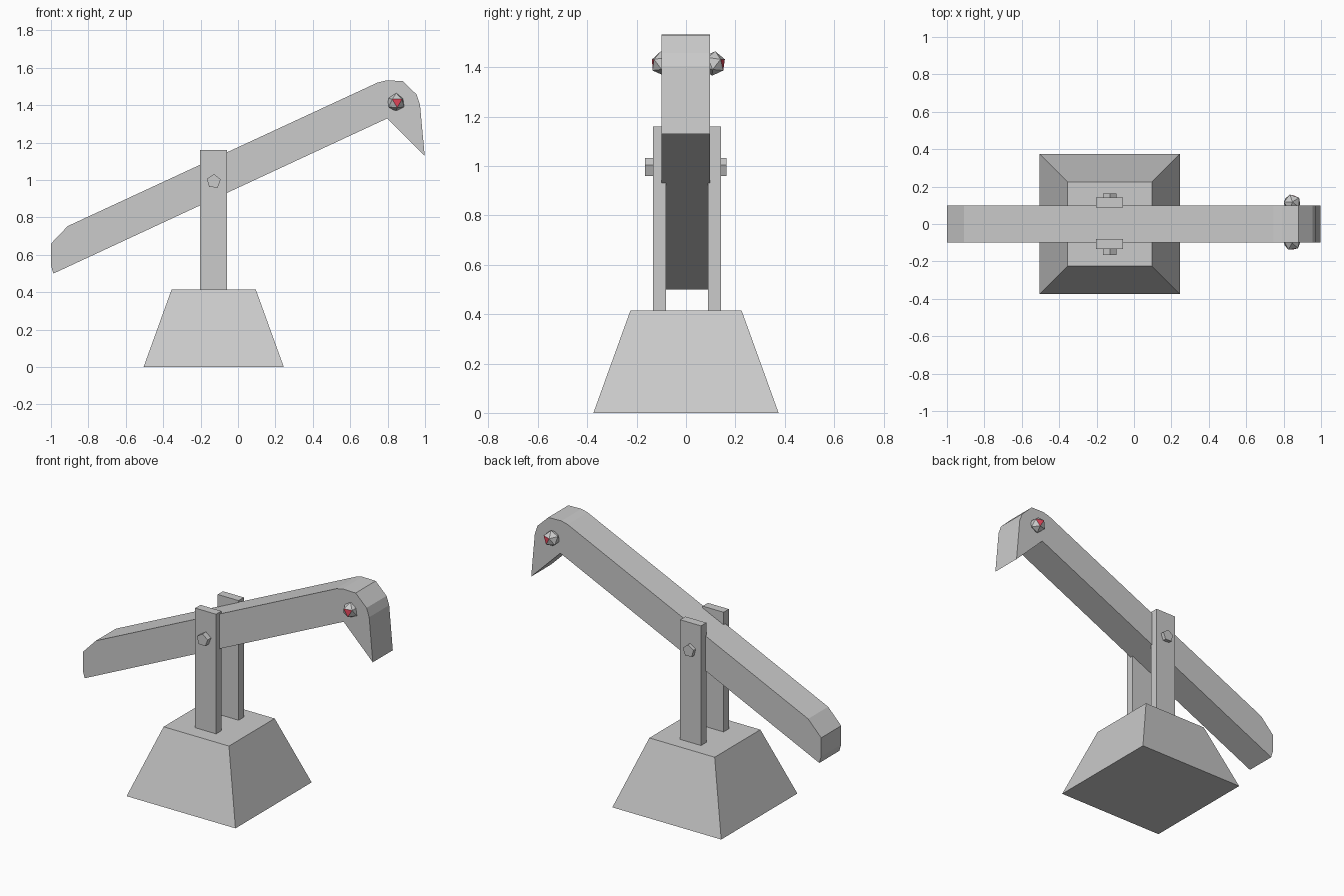
import bpy, bmesh
from math import sin, cos, pi
from mathutils import Vector, Matrix

if "Cube" in bpy.data.objects:
    bpy.data.objects.remove(bpy.data.objects["Cube"])


def finish(bm, name):
    bmesh.ops.recalc_face_normals(bm, faces=bm.faces[:])
    me = bpy.data.meshes.new(name)
    bm.to_mesh(me)
    bm.free()
    ob = bpy.data.objects.new(name, me)
    bpy.context.collection.objects.link(ob)
    return ob


def prism(name, profile, y0, y1):
    """Extrude an x/z outline from y0 to y1."""
    bm = bmesh.new()
    face = bm.faces.new([bm.verts.new((x, y0, z)) for x, z in profile])
    ext = bmesh.ops.extrude_face_region(bm, geom=[face])
    moved = [g for g in ext["geom"] if isinstance(g, bmesh.types.BMVert)]
    bmesh.ops.translate(bm, verts=moved, vec=(0, y1 - y0, 0))
    return finish(bm, name)


def frame(n, t):
    """Orthonormal axes from a normal and a rough tangent."""
    n = n.normalized()
    t = (t - n * t.dot(n)).normalized()
    return Matrix((n, t, n.cross(t))).transposed()


CX = -0.13

# tapered base
bm = bmesh.new()
bmesh.ops.create_cube(bm, size=1)
for v in bm.verts:
    top = v.co.z > 0
    h = 0.225 if top else 0.375
    v.co = (CX + (h if v.co.x > 0 else -h), h if v.co.y > 0 else -h, 0.415 if top else 0)
finish(bm, "base")

# two upright posts
post = [(CX - 0.072, 0.415), (CX + 0.072, 0.415), (CX + 0.072, 1.16), (CX - 0.072, 1.16)]
prism("front_post", post, -0.133, -0.081)
prism("back_post", post, 0.089, 0.141)

# five-sided pivot bolt through posts and beam
pent = [(CX + 0.039 * sin(i * 2 * pi / 5 + 0.05), 0.993 + 0.039 * cos(i * 2 * pi / 5 + 0.05)) for i in range(5)]
prism("pivot_bolt", pent, -0.167, 0.164)

# rocking beam with hooked head
prism("beam", [(-0.987, 0.50), (0.797, 1.329), (0.998, 1.13), (0.973, 1.404),
               (0.955, 1.457), (0.88, 1.53), (0.79, 1.532), (0.746, 1.521),
               (-0.91, 0.754), (-1.0, 0.66), (-1.0, 0.543)], -0.099, 0.098)

# lamps with one red facet facing outward
red = bpy.data.materials.new("red")
red.diffuse_color = (0.75, 0.06, 0.1, 1)
red.use_nodes = True
red.node_tree.nodes["Principled BSDF"].inputs["Base Color"].default_value = red.diffuse_color
grey = bpy.data.materials.new("grey")
grey.diffuse_color = (0.8, 0.8, 0.8, 1)
grey.use_nodes = True
grey.node_tree.nodes["Principled BSDF"].inputs["Base Color"].default_value = grey.diffuse_color


def lamp(name, centre, normal):
    bm = bmesh.new()
    bmesh.ops.create_icosphere(bm, subdivisions=1, radius=0.05)
    bm.faces.ensure_lookup_table()
    f = bm.faces[0]
    f.normal_update()
    src = frame(f.normal.copy(), f.verts[0].co - f.calc_center_median())
    rot = frame(Vector(normal), Vector((0, 0, -1))) @ src.transposed()
    f.material_index = 1
    bmesh.ops.transform(bm, matrix=Matrix.Translation(centre) @ rot.to_4x4(), verts=bm.verts[:])
    ob = finish(bm, name)
    ob.data.materials.append(grey)
    ob.data.materials.append(red)


lamp("front_lamp", (0.845, -0.095, 1.415), (0.15, -1, 0.05))
lamp("back_lamp", (0.845, 0.112, 1.415), (0.35, 1, 0.05))
